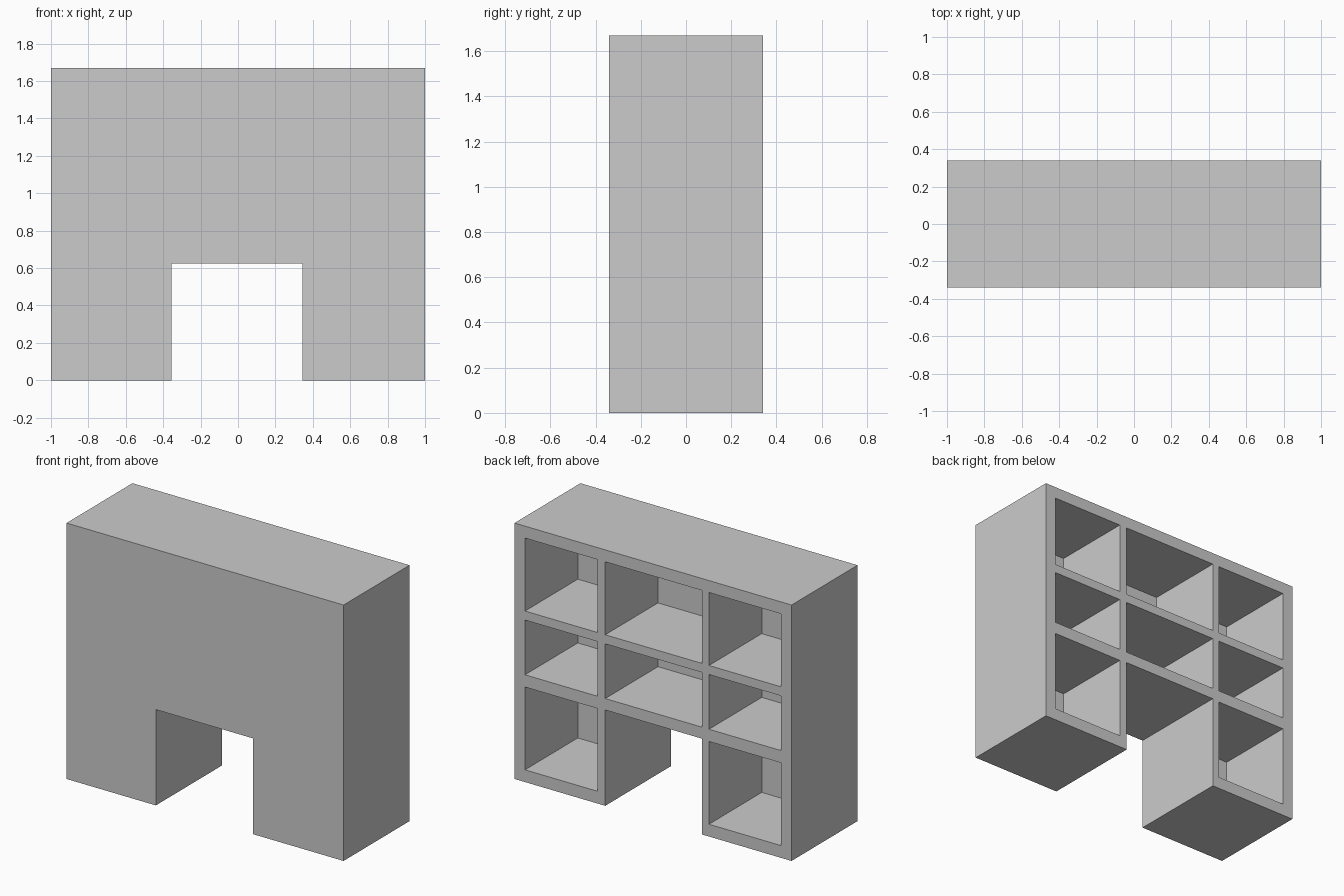
import bpy
import bmesh
from mathutils import Matrix, Vector

if "Cube" in bpy.data.objects:
    bpy.data.objects.remove(bpy.data.objects["Cube"])

HALF_W, HALF_D, HEIGHT = 1.0, 0.34, 1.67
PANEL_Y = -0.204          # inner face of the thick front panel
COLUMNS = [(-0.924, -0.404), (-0.355, 0.345), (0.40, 0.924)]
ROWS = [(0.08, 0.62), (0.70, 1.057), (1.116, 1.592)]
KNEE_TOP = 0.625


def add_box(bm, lo, hi):
    lo, hi = Vector(lo), Vector(hi)
    matrix = Matrix.Translation((lo + hi) / 2) @ Matrix.Diagonal((*(hi - lo), 1))
    bmesh.ops.create_cube(bm, size=1, matrix=matrix)


def make_object(name, boxes):
    bm = bmesh.new()
    for lo, hi in boxes:
        add_box(bm, lo, hi)
    mesh = bpy.data.meshes.new(name)
    bm.to_mesh(mesh)
    bm.free()
    obj = bpy.data.objects.new(name, mesh)
    bpy.context.collection.objects.link(obj)
    return obj


# Solid cabinet block
cabinet = make_object("shelf_cabinet", [((-HALF_W, -HALF_D, 0), (HALF_W, HALF_D, HEIGHT))])

# Pigeonholes open at the back; the lower middle one is the knee opening instead
pockets = [((x0, PANEL_Y, z0), (x1, HALF_D + 0.1, z1))
           for i, (x0, x1) in enumerate(COLUMNS)
           for j, (z0, z1) in enumerate(ROWS) if (i, j) != (1, 0)]

# Knee opening goes right through, front to back
knee_x0, knee_x1 = COLUMNS[1]
pockets.append(((knee_x0, -HALF_D - 0.1, -0.1), (knee_x1, HALF_D + 0.1, KNEE_TOP)))
cutter = make_object("opening_cutter", pockets)
cutter.hide_render = True

# Carve the openings, then drop the cutter
carve = cabinet.modifiers.new("openings", 'BOOLEAN')
carve.operation = 'DIFFERENCE'
carve.solver = 'EXACT'
carve.object = cutter
bpy.context.view_layer.objects.active = cabinet
cabinet.select_set(True)
bpy.ops.object.modifier_apply(modifier=carve.name)
bpy.data.objects.remove(cutter)
